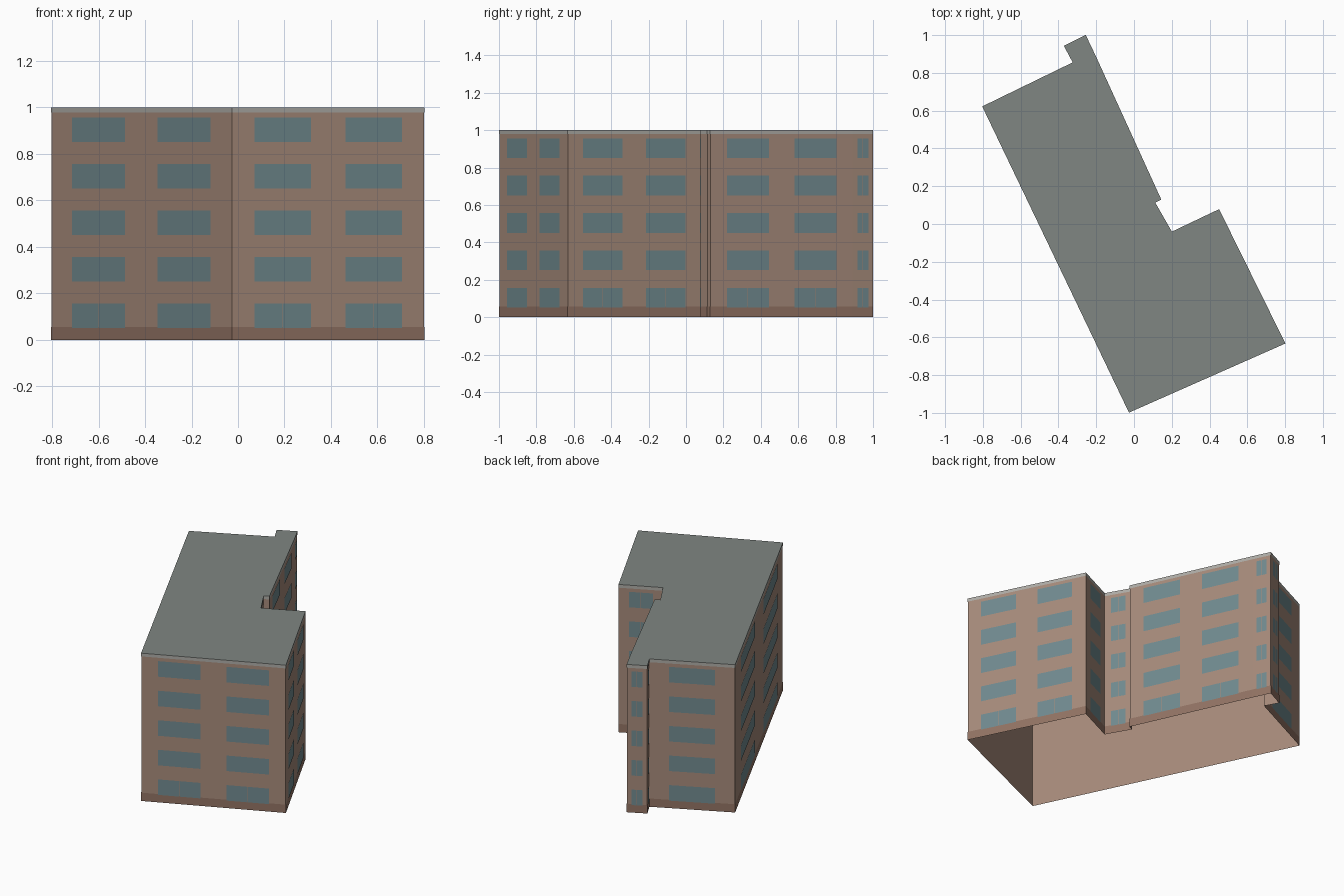
import bpy
from mathutils import Vector

if "Cube" in bpy.data.objects:
    bpy.data.objects.remove(bpy.data.objects["Cube"])

# Footprint, counter-clockwise from the front corner
PLAN = [Vector(p) for p in [
    (-0.026, -0.997), (0.80, -0.632), (0.45, 0.077), (0.20, -0.042),
    (0.111, 0.114), (0.143, 0.13), (-0.204, 0.89), (-0.256, 0.999),
    (-0.37, 0.943), (-0.323, 0.855), (-0.802, 0.622)]]
N = len(PLAN)


def material(name, rgb):
    m = bpy.data.materials.new(name)
    m.diffuse_color = (*rgb, 1)
    m.use_nodes = True
    m.node_tree.nodes["Principled BSDF"].inputs["Base Color"].default_value = m.diffuse_color
    return m


def make(name, verts, faces, mat):
    me = bpy.data.meshes.new(name)
    me.from_pydata([tuple(v) for v in verts], [], faces)
    me.materials.append(mat)
    ob = bpy.data.objects.new(name, me)
    bpy.context.collection.objects.link(ob)
    return ob


def offset_plan(d):
    """Footprint pushed outward by d with mitred corners."""
    out = []
    for i, p in enumerate(PLAN):
        a = (p - PLAN[i - 1]).normalized()
        b = (PLAN[(i + 1) % N] - p).normalized()
        na, nb = Vector((a.y, -a.x)), Vector((b.y, -b.x))
        out.append(p + (na + nb) * d / (1 + na.dot(nb)))
    return out


def ring(name, d, z0, z1, mat):
    pts = offset_plan(d)
    verts = [(p.x, p.y, z) for z in (z0, z1) for p in pts]
    faces = [(i, (i + 1) % N, N + (i + 1) % N, N + i) for i in range(N)]
    return make(name, verts, faces, mat)


wall = material("wall_brown", (0.38, 0.255, 0.195))
roof = material("roof_grey", (0.215, 0.24, 0.225))
trim = material("trim_grey", (0.42, 0.41, 0.38))
plinth = material("plinth_brown", (0.285, 0.17, 0.125))
glass = material("glass_blue", (0.163, 0.253, 0.274))

# Open-bottomed wall shell, plinth band, top trim and flat roof
ring("walls", 0, 0, 1, wall)
ring("plinth_band", 0.0012, 0, 0.056, plinth)
ring("roof_trim", 0.0012, 0.978, 1, trim)
make("roof", [(p.x, p.y, 1) for p in offset_plan(0.0012)], [tuple(range(N))], roof)

# Windows: two wide bays on long walls, one paired bay on short walls
verts, faces = [], []


def pane(a, b, normal, s, t, z0, z1):
    p, q = a.lerp(b, s) + normal * 0.0025, a.lerp(b, t) + normal * 0.0025
    k = len(verts)
    verts.extend([(p.x, p.y, z0), (q.x, q.y, z0), (q.x, q.y, z1), (p.x, p.y, z1)])
    faces.append((k, k + 1, k + 2, k + 3))


for i, a in enumerate(PLAN):
    b = PLAN[(i + 1) % N]
    length = (b - a).length
    if length < 0.06:
        continue
    d = (b - a) / length
    normal = Vector((d.y, -d.x))
    wide = length > 0.7
    bays = [(0.115, 0.41), (0.59, 0.885)] if wide else [(0.23, 0.77)]
    for floor in range(5):
        z = 0.051 + 0.2 * floor
        for s, t in bays:
            if wide and floor > 0:
                pane(a, b, normal, s, t, z, z + 0.105)
            else:
                m, g = (s + t) / 2, 0.0015 / length
                pane(a, b, normal, s, m - g, z, z + 0.105)
                pane(a, b, normal, m + g, t, z, z + 0.105)

make("windows", verts, faces, glass)
